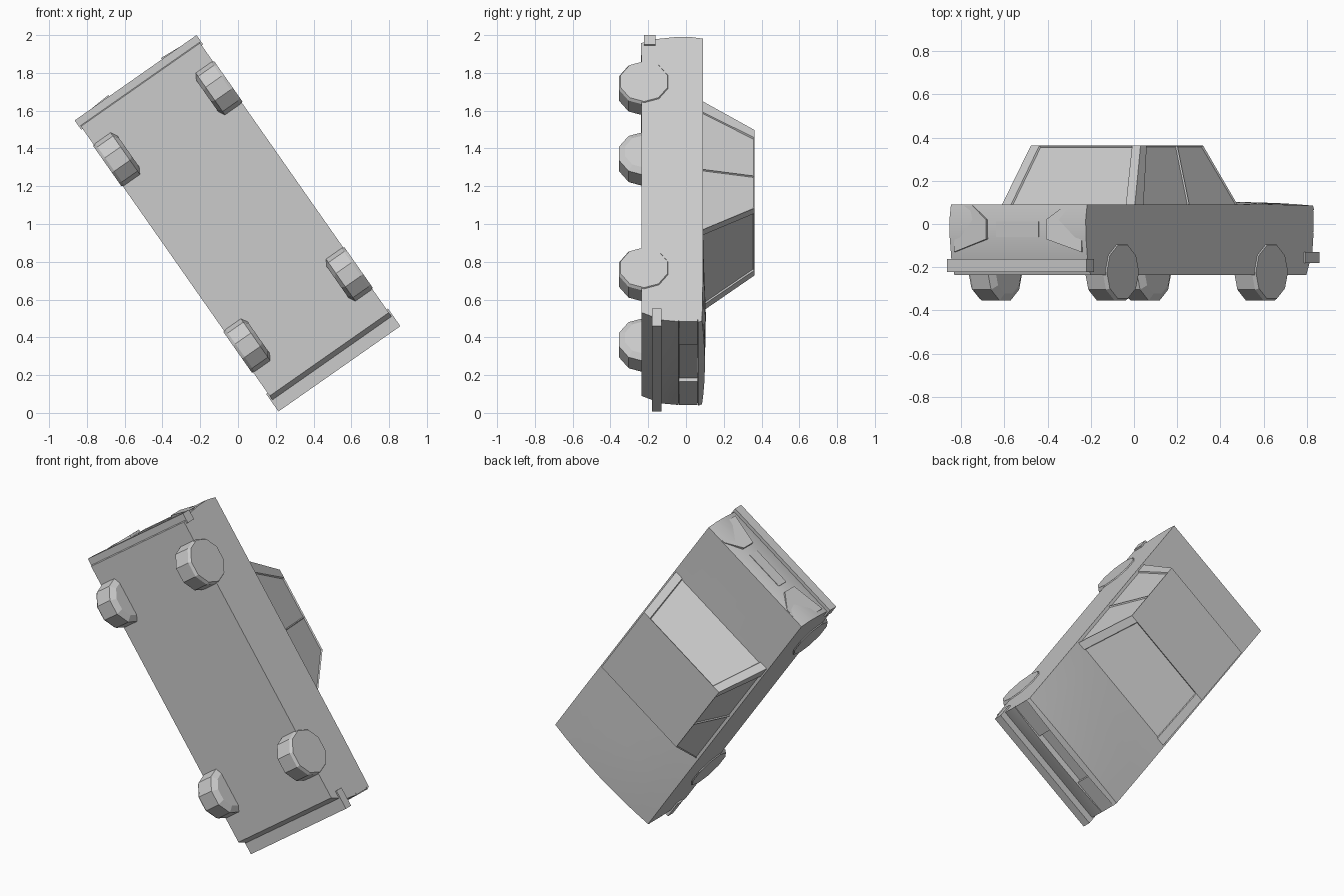
import bpy, bmesh, math
from mathutils import Matrix, Vector

cube = bpy.data.objects.get("Cube")
if cube:
    bpy.data.objects.remove(cube, do_unlink=True)

# one plain grey for the whole car
grey = bpy.data.materials.new("plain grey")
grey.use_nodes = True
COLOUR = (0.6, 0.6, 0.6, 1)
grey.diffuse_color = COLOUR
grey.node_tree.nodes["Principled BSDF"].inputs["Base Color"].default_value = COLOUR

# car space (forward, left, up) to world: the car is tipped with its roof towards +y
A = math.radians(55)
c, s = math.cos(A), math.sin(A)
POSE = Matrix(((c, -s, 0, 0), (0, 0, 1, 0), (-s, -c, 0, 1), (0, 0, 0, 1)))


def finish(bm, name, smooth=False):
    bmesh.ops.recalc_face_normals(bm, faces=bm.faces)
    bm.transform(POSE)
    mesh = bpy.data.meshes.new(name)
    bm.to_mesh(mesh)
    bm.free()
    mesh.materials.append(grey)
    ob = bpy.data.objects.new(name, mesh)
    bpy.context.collection.objects.link(ob)
    if smooth:
        bpy.ops.object.select_all(action='DESELECT')
        ob.select_set(True)
        bpy.context.view_layer.objects.active = ob
        bpy.ops.object.shade_smooth_by_angle(angle=math.radians(25))
    return ob


def loft(rings):
    """Join rings of points with quads and cap both ends."""
    bm = bmesh.new()
    vs = [[bm.verts.new(p) for p in r] for r in rings]
    n = len(vs[0])
    sides = []
    for a, b in zip(vs, vs[1:]):
        for i in range(n):
            j = (i + 1) % n
            sides.append(bm.faces.new((a[i], a[j], b[j], b[i])))
    bm.faces.new(vs[0])
    bm.faces.new(vs[-1])
    return bm, sides


def box(name, x0, x1, y0, y1, z0, z1):
    ring = [(x0, y0), (x1, y0), (x1, y1), (x0, y1)]
    bm, _ = loft([[(x, y, z) for x, y in ring] for z in (z0, z1)])
    return finish(bm, name)


# body: side profile lofted across the width, with a crowned bonnet and nose
HALF = 0.385


def body_ring(w):
    k = 1 - (w / HALF) ** 2
    nose = 0.012 * k
    pts = [(-0.90, -0.237), (-0.925, -0.16), (-0.938, -0.06), (-0.94, 0.02), (-0.928, 0.09),
           (0.30, 0.09), (0.60, 0.09 + 0.015 * k), (0.895 + nose, 0.085 + 0.015 * k),
           (0.905 + nose, 0.065), (0.875, 0.06), (0.875, -0.035), (0.90 + nose, -0.04),
           (0.89, -0.13), (0.842, -0.235)]
    return [(l, w, u) for l, u in pts]


bm, _ = loft([body_ring(HALF * t / 4) for t in range(-4, 5)])
finish(bm, "car_body", smooth=True)

# cabin: base and roof outlines with pillars, glass faces pushed inward


def outline(front, rear, c_pillar, b_pillar, w, w_glass, u):
    half = [(front, w_glass), (front, w), (b_pillar, w), (c_pillar, w), (rear, w), (rear, w_glass)]
    return [(l, y, u) for l, y in half] + [(l, -y, u) for l, y in reversed(half)]


bm, sides = loft([outline(0.30, -0.53, -0.46, -0.09, 0.376, 0.325, 0.088),
                  outline(0.115, -0.39, -0.34, -0.093, 0.31, 0.262, 0.363)])
bmesh.ops.recalc_face_normals(bm, faces=bm.faces)
glass = [sides[i] for i in (1, 2, 5, 8, 9, 11)]
bmesh.ops.inset_individual(bm, faces=glass, thickness=0.006, depth=-0.008)
finish(bm, "cabin")

# bumpers
box("front_bumper", 0.822, 0.936, -0.394, 0.394, -0.18, -0.13)
box("rear_bumper", -0.945, -0.885, -0.394, 0.394, -0.222, -0.162)

# rear number plate
box("rear_plate", -0.943, -0.93, -0.12, 0.12, -0.06, 0.012)

for side, tag in ((1, "left"), (-1, "right")):
    # headlight filling the end of the grille slot
    a, b = sorted((side * 0.17, side * HALF))
    box(tag + "_headlight", 0.86, 0.90, a, b, -0.037, 0.062)

    # tail light: pointed wedge standing out at its inner edge
    shape = [(0.36, 0.085), (0.26, 0.085), (0.17, 0.02), (0.17, -0.07), (0.36, -0.13)]
    back = [(-0.90, side * w, u) for w, u in shape]
    face = [(-0.94 - 0.07 * (0.36 - w) * (u < 0.05), side * w, u) for w, u in shape]
    face[0] = (-0.926, side * 0.36, 0.085)
    face[1] = (-0.932, side * 0.26, 0.085)
    bm, _ = loft([back, face])
    finish(bm, tag + "_tail_light")

    # wheels: ten-sided drums with chamfered rims
    for l, end in ((0.555, "front"), (-0.648, "rear")):
        rings = []
        for w, r in ((0.255, 0.105), (0.275, 0.14), (0.375, 0.14), (0.391, 0.13)):
            rings.append([(l + r * math.cos(math.tau * i / 10),
                           side * w,
                           -0.222 + r * math.sin(math.tau * i / 10 + 0.0)) for i in range(10)])
        bm, _ = loft(rings)
        finish(bm, tag + "_" + end + "_wheel")
